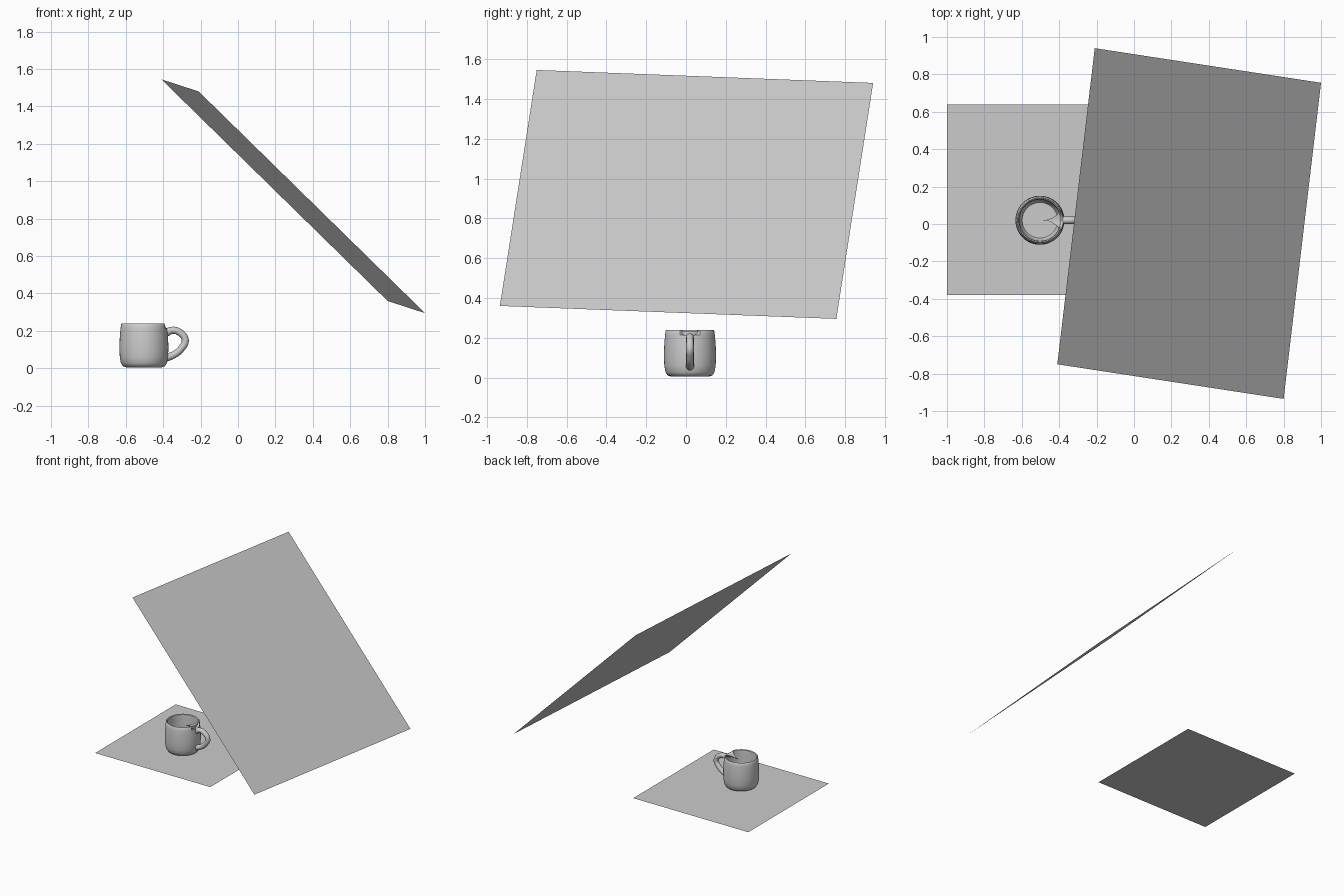
import bpy, bmesh, math
from mathutils import Vector

cube = bpy.data.objects.get("Cube")
if cube:
    bpy.data.objects.remove(cube, do_unlink=True)

grey = bpy.data.materials.new("plain grey")
grey.use_nodes = True
COLOUR = (0.6, 0.6, 0.6, 1)
grey.diffuse_color = COLOUR
grey.node_tree.nodes["Principled BSDF"].inputs["Base Color"].default_value = COLOUR

CENTRE = Vector((-0.503, 0.02, 0))


def add_mesh(name, bm, smooth=False):
    mesh = bpy.data.meshes.new(name)
    bm.to_mesh(mesh)
    bm.free()
    mesh.materials.append(grey)
    obj = bpy.data.objects.new(name, mesh)
    bpy.context.collection.objects.link(obj)
    if smooth:
        bpy.ops.object.select_all(action='DESELECT')
        obj.select_set(True)
        bpy.context.view_layer.objects.active = obj
        bpy.ops.object.shade_smooth_by_angle(angle=math.radians(40))
    return obj


def add_sheet(name, corners):
    bm = bmesh.new()
    bm.faces.new([bm.verts.new(c) for c in corners])
    add_mesh(name, bm)


# Flat sheets: the ground and the large tilted panel
add_sheet("ground_sheet", [(-1, -0.38, 0), (0.02, -0.38, 0),
                           (0.02, 0.64, 0), (-1, 0.64, 0)])
add_sheet("tilted_panel", [(-0.41, -0.75, 1.545), (0.8, -0.935, 0.36),
                           (1, 0.755, 0.295), (-0.21, 0.94, 1.48)])

# Cup: profile turned from outer base, over the rim, to inner floor
PROFILE = [(0.095, 0.005), (0.112, 0.011), (0.123, 0.027), (0.129, 0.06),
           (0.131, 0.11), (0.129, 0.17), (0.125, 0.213), (0.122, 0.235),
           (0.118, 0.24), (0.112, 0.235), (0.11, 0.213), (0.113, 0.11),
           (0.109, 0.055), (0.095, 0.03)]
RIM = (7, 8)
SEGMENTS = 60
NOTCH = math.radians(24)
TIP = Vector((0.016, 0, 0.205))

bm = bmesh.new()
rings = []
for i, (radius, height) in enumerate(PROFILE):
    ring = []
    for s in range(SEGMENTS):
        angle = math.tau * s / SEGMENTS
        point = Vector((radius * math.cos(angle), radius * math.sin(angle), height))
        # Pull a wedge of the rim inwards, beside the handle
        pull = 1 - abs(math.remainder(angle, math.tau)) / NOTCH
        if i in RIM and pull > 0:
            point = point.lerp(TIP, pull)
        ring.append(bm.verts.new(point + CENTRE))
    rings.append(ring)
for low, high in zip(rings, rings[1:]):
    for s in range(SEGMENTS):
        n = (s + 1) % SEGMENTS
        bm.faces.new((low[s], low[n], high[n], high[s]))
bm.faces.new(rings[0][::-1])
bm.faces.new(rings[-1])
add_mesh("cup_body", bm, smooth=True)

# Handle: round tube along a smooth curve
PATH = [(0.115, 0.188), (0.15, 0.203), (0.188, 0.194), (0.221, 0.15),
        (0.2, 0.106), (0.16, 0.072), (0.115, 0.056)]
curve = bpy.data.curves.new("cup_handle", 'CURVE')
curve.dimensions = '3D'
curve.bevel_depth = 0.019
curve.bevel_resolution = 4
curve.resolution_u = 8
curve.use_fill_caps = True
spline = curve.splines.new('BEZIER')
spline.bezier_points.add(len(PATH) - 1)
for knot, (x, z) in zip(spline.bezier_points, PATH):
    knot.co = CENTRE + Vector((x, 0, z))
    knot.handle_left_type = knot.handle_right_type = 'AUTO'
# Flare where the handle joins the cup
spline.bezier_points[0].radius = spline.bezier_points[-1].radius = 1.15
curve.materials.append(grey)
handle = bpy.data.objects.new("cup_handle", curve)
bpy.context.collection.objects.link(handle)
